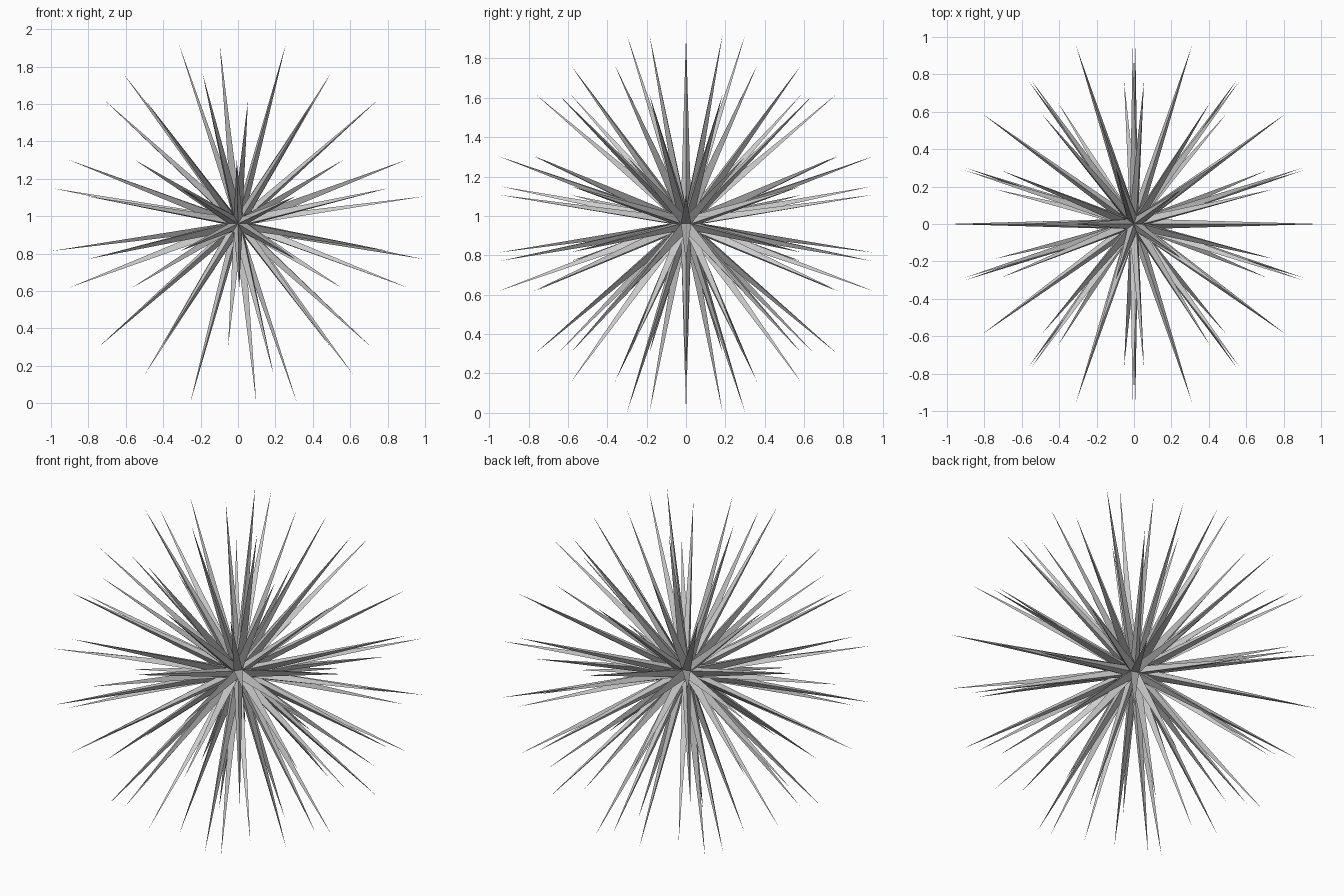
import bpy, bmesh

if "Cube" in bpy.data.objects:
    bpy.data.objects.remove(bpy.data.objects["Cube"])

CORE = 0.085      # radius of the small faceted core
REACH = 1.0108    # distance from centre to every spike tip
CENTRE_Z = 0.9602

# faceted core: 80 triangles
bm = bmesh.new()
bmesh.ops.create_icosphere(bm, subdivisions=2, radius=CORE)
bm.normal_update()

# spike direction of each face, between its centre direction and its normal
tips = [(f.calc_center_median().normalized() * 0.6 + f.normal * 0.4).normalized() * REACH
        for f in bm.faces]

# raise every triangle into a long three-sided spike
for face, tip in zip(list(bm.faces), tips):
    poked = bmesh.ops.poke(bm, faces=[face])
    poked["verts"][0].co = tip

bmesh.ops.translate(bm, verts=bm.verts, vec=(0, 0, CENTRE_Z))
bmesh.ops.recalc_face_normals(bm, faces=bm.faces)

mesh = bpy.data.meshes.new("spiked_ball")
bm.to_mesh(mesh)
bm.free()
bpy.context.collection.objects.link(bpy.data.objects.new("spiked_ball", mesh))
